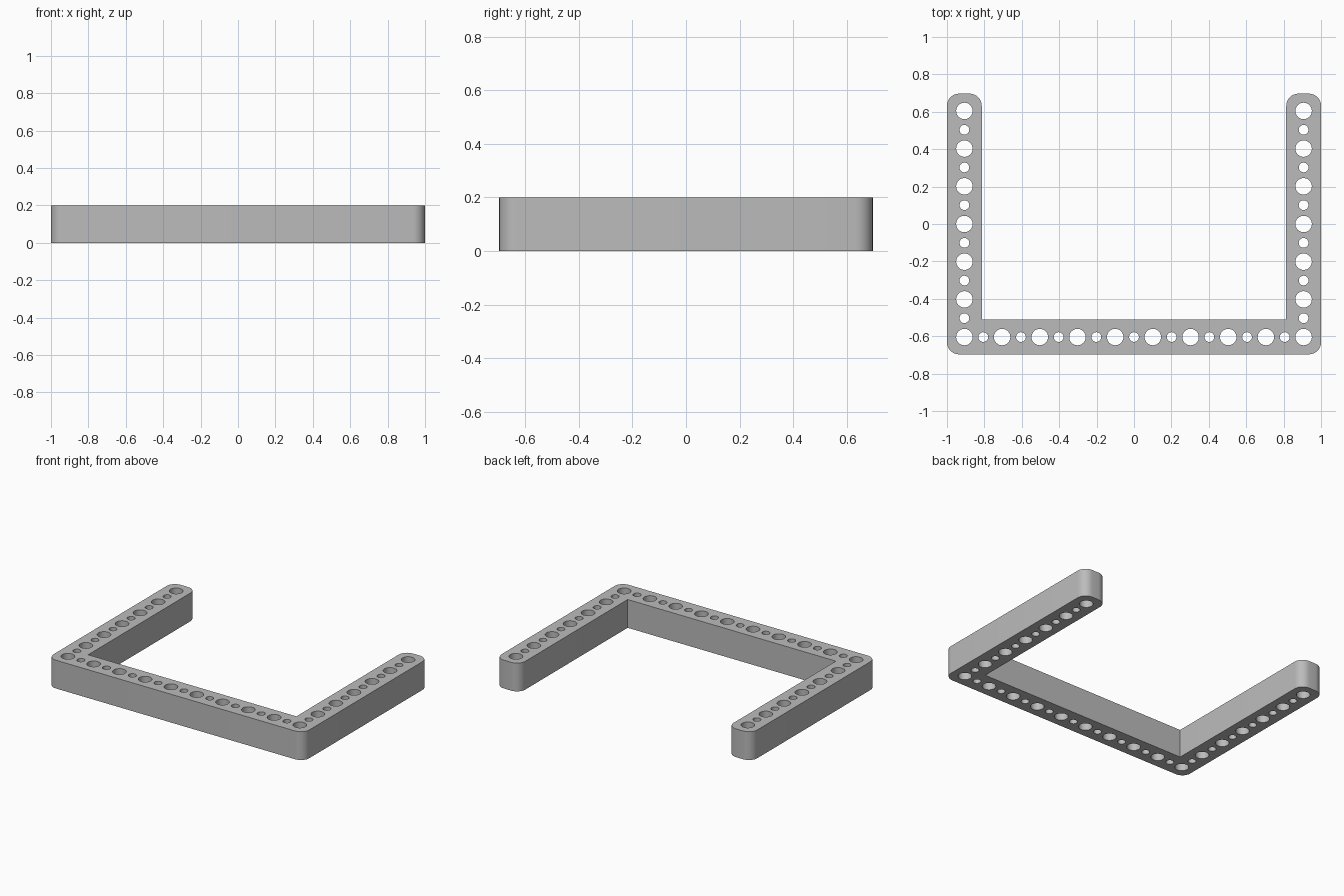
import bpy, bmesh
from math import cos, sin, pi, radians

cube = bpy.data.objects.get("Cube")
if cube:
    bpy.data.objects.remove(cube, do_unlink=True)

PITCH = 0.2015             # spacing of the large holes
HALF_X, HALF_Y = 1.0, 0.697
WIDTH, HEIGHT = 0.186, 0.2
CORNER, BIG, SMALL = 0.065, 0.044, 0.026

grey = bpy.data.materials.new("plain grey")
grey.use_nodes = True
grey.diffuse_color = (0.5, 0.5, 0.5, 1)
grey.node_tree.nodes["Principled BSDF"].inputs["Base Color"].default_value = grey.diffuse_color


def arc(cx, cy, radius, start, sweep, steps):
    return [(cx + radius * cos(start + sweep * i / steps),
             cy + radius * sin(start + sweep * i / steps)) for i in range(steps + 1)]


def rounded(x, y, sx, sy, start):
    """Quarter arc at an outer corner; sx, sy point outwards."""
    return arc(x - sx * CORNER, y - sy * CORNER, CORNER, start, pi / 2, 8)


def add_loop(curve, points):
    spline = curve.splines.new("POLY")
    spline.points.add(len(points) - 1)
    for p, (x, y) in zip(spline.points, points):
        p.co = (x, y, 0, 1)
    spline.use_cyclic_u = True


# U-shaped outline: rounded outer corners, sharp inner corners
inner_x, inner_y = HALF_X - WIDTH, -HALF_Y + WIDTH
outline = (rounded(-HALF_X, -HALF_Y, -1, -1, pi)
           + rounded(HALF_X, -HALF_Y, 1, -1, -pi / 2)
           + rounded(HALF_X, HALF_Y, 1, 1, 0)
           + rounded(inner_x, HALF_Y, -1, 1, pi / 2)
           + [(inner_x, inner_y), (-inner_x, inner_y)]
           + rounded(-inner_x, HALF_Y, 1, 1, 0)
           + rounded(-HALF_X, HALF_Y, -1, 1, pi / 2))

curve = bpy.data.curves.new("bracket_profile", "CURVE")
curve.dimensions = "2D"
curve.fill_mode = "BOTH"
curve.extrude = HEIGHT / 2
add_loop(curve, outline)

# Alternating large and small through-holes along the base and both arms
base_x, base_y = 4.5 * PITCH, -3 * PITCH
centres = [(-base_x + i * PITCH / 2, base_y, i) for i in range(19)]
centres += [(side * base_x, base_y + i * PITCH / 2, i)
            for side in (-1, 1) for i in range(1, 13)]
for x, y, i in centres:
    add_loop(curve, arc(x, y, SMALL if i % 2 else BIG, 0, 2 * pi, 32)[:-1])

# Turn the filled profile into a clean mesh standing on the ground
temp = bpy.data.objects.new("bracket_profile", curve)
bpy.context.collection.objects.link(temp)
bpy.context.view_layer.update()
evaluated = temp.evaluated_get(bpy.context.evaluated_depsgraph_get())
mesh = bpy.data.meshes.new_from_object(evaluated)
bpy.data.objects.remove(temp, do_unlink=True)
bpy.data.curves.remove(curve)

bm = bmesh.new()
bm.from_mesh(mesh)
bmesh.ops.remove_doubles(bm, verts=bm.verts, dist=0.0001)
bmesh.ops.translate(bm, verts=bm.verts, vec=(0, 0, HEIGHT / 2))
bmesh.ops.recalc_face_normals(bm, faces=bm.faces)
bm.to_mesh(mesh)
bm.free()

mesh.materials.clear()
mesh.materials.append(grey)
bracket = bpy.data.objects.new("perforated_bracket", mesh)
bpy.context.collection.objects.link(bracket)
bpy.ops.object.select_all(action="DESELECT")
bracket.select_set(True)
bpy.context.view_layer.objects.active = bracket
bpy.ops.object.shade_smooth_by_angle(angle=radians(30))
